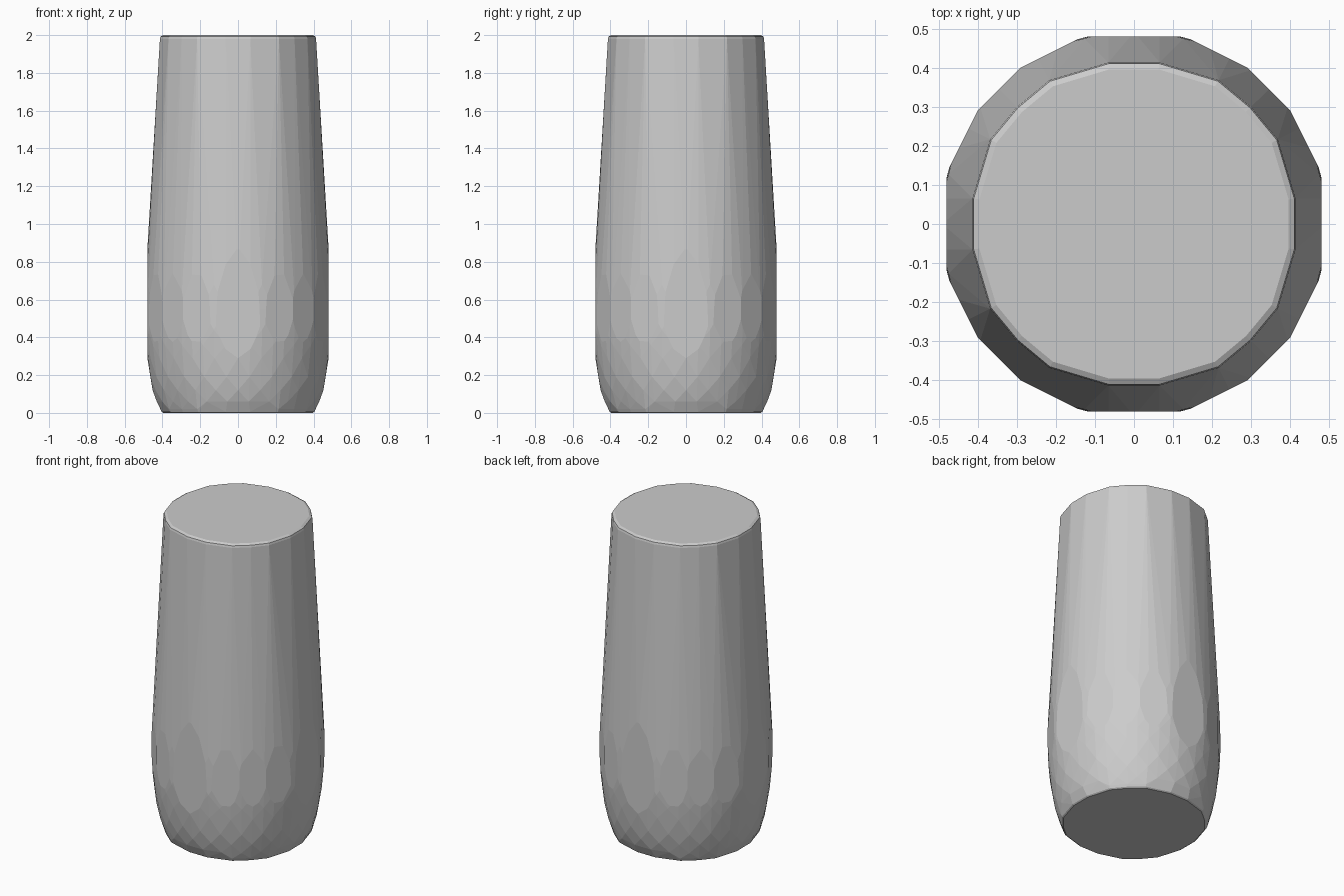
import bpy, bmesh, math

if "Cube" in bpy.data.objects:
    bpy.data.objects.remove(bpy.data.objects["Cube"])


def octant_ring(points, z, s=1.0):
    """Mirror a few first-octant points into a full ring."""
    out = set()
    for x, y in points:
        for a, b in ((x, y), (y, x)):
            for sx in (1, -1):
                for sy in (1, -1):
                    out.add((round(sx * a * s, 5), round(sy * b * s, 5), z))
    return list(out)


def round_ring(r, z, n, turn):
    return [(r * math.cos(2 * math.pi * (i + turn) / n),
             r * math.sin(2 * math.pi * (i + turn) / n), z) for i in range(n)]


def hull(coords):
    bm = bmesh.new()
    for c in coords:
        bm.verts.new(c)
    bmesh.ops.remove_doubles(bm, verts=bm.verts, dist=0.0005)
    bmesh.ops.convex_hull(bm, input=bm.verts)
    loose = [v for v in bm.verts if not v.link_faces]
    bmesh.ops.delete(bm, geom=loose, context='VERTS')
    return bm


# Upper tapered part and its softened rim (20 uneven sides)
rim = [(0.41, 0.065), (0.365, 0.215), (0.297, 0.297)]
pts = octant_ring(rim, 2.0, 0.965) + octant_ring(rim, 1.992) + octant_ring(rim, 1.98, 1.008)
pts += octant_ring([(0.48, 0.065), (0.425, 0.235), (0.343, 0.343)], 0.78)

# Rounded lower part
profile = [(0.491, 0.68), (0.4975, 0.55), (0.494, 0.44), (0.487, 0.36), (0.48, 0.29),
           (0.467, 0.19), (0.452, 0.12), (0.434, 0.06)]
for i, (r, z) in enumerate(profile):
    pts += round_ring(r, z, 24, 0.5 * (i % 2))

# Softened foot
pts += octant_ring(rim, 0.02) + octant_ring(rim, 0.006, 0.985) + octant_ring(rim, 0.0, 0.965)
bm = hull(pts)

# Flatten the belly with 16 upright planes
planes = []
for q in range(4):
    for deg, dist in ((0, 0.48), (26.57, 0.4875), (45, 0.488), (63.43, 0.4875)):
        planes.append((math.radians(deg + 90 * q), dist))
for ang, dist in planes:
    n = (math.cos(ang), math.sin(ang), 0)
    bmesh.ops.bisect_plane(bm, geom=bm.verts[:] + bm.edges[:] + bm.faces[:], dist=1e-5,
                           plane_co=(n[0] * dist, n[1] * dist, 0), plane_no=n,
                           clear_outer=True)
coords = [v.co.copy() for v in bm.verts]
bm.free()

# Close the cut body again and merge flat areas
bm = hull(coords)
bmesh.ops.dissolve_limit(bm, angle_limit=math.radians(0.5), verts=bm.verts, edges=bm.edges)
bmesh.ops.recalc_face_normals(bm, faces=bm.faces)
mesh = bpy.data.meshes.new("tumbler_body")
bm.to_mesh(mesh)
bm.free()
obj = bpy.data.objects.new("tumbler_body", mesh)
bpy.context.collection.objects.link(obj)
